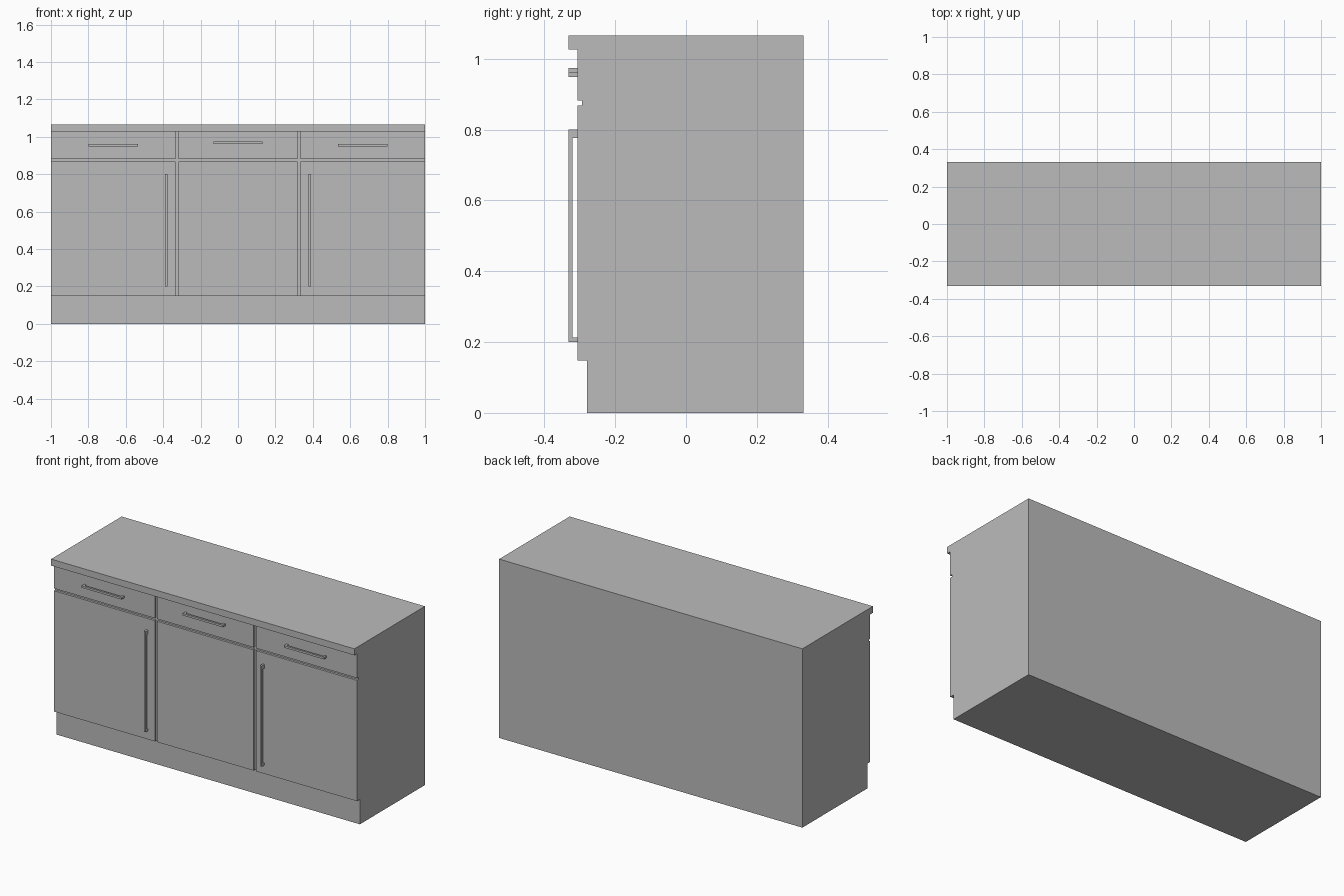
import bpy

cube = bpy.data.objects.get("Cube")
if cube:
    bpy.data.objects.remove(cube, do_unlink=True)

# One plain grey for the whole cabinet
GREY = (0.5, 0.5, 0.5, 1)
grey = bpy.data.materials.new("plain grey")
grey.use_nodes = True
grey.diffuse_color = GREY
grey.node_tree.nodes["Principled BSDF"].inputs["Base Color"].default_value = GREY


def box(name, xs, ys, zs):
    """Axis-aligned box spanning the given ranges."""
    ranges = (xs, ys, zs)
    bpy.ops.mesh.primitive_cube_add(size=1, location=[sum(r) / 2 for r in ranges])
    ob = bpy.context.object
    ob.name = name
    ob.scale = [r[1] - r[0] for r in ranges]
    bpy.ops.object.transform_apply(location=False, rotation=False, scale=True)
    ob.data.materials.append(grey)
    return ob


BACK, FRONT = 0.332, -0.332       # outer depth
FACE, RECESS = -0.307, -0.294     # door faces and the gaps behind them
KICK, KICK_TOP = -0.28, 0.148
TOP_UNDER, TOP = 1.027, 1.066
DOOR_TOP, DRAWER_BOTTOM = 0.868, 0.882
GAP_IN, GAP_OUT = 0.318, 0.334
BAR = 0.012                       # handle thickness

# Carcass
box("plinth", (-1, 1), (KICK, BACK), (0, KICK_TOP))
box("carcass", (-1, 1), (RECESS, BACK), (KICK_TOP, TOP_UNDER))
box("worktop", (-1, 1), (FRONT, BACK), (TOP_UNDER, TOP))

# Doors and drawer fronts, one of each per bay
bays = {"right": (-1, -GAP_OUT), "middle": (-GAP_IN, GAP_IN), "left": (GAP_OUT, 1)}
for side, xs in bays.items():
    box(side + "_door", xs, (FACE, RECESS), (KICK_TOP, DOOR_TOP))
    box(side + "_drawer_front", xs, (FACE, RECESS), (DRAWER_BOTTOM, TOP_UNDER))

# Drawer handles: a horizontal bar on two posts
for side, x, z in (("right", -0.667, 0.955), ("middle", 0, 0.968), ("left", 0.667, 0.955)):
    zs = (z - BAR / 2, z + BAR / 2)
    x0, x1 = x - 0.132, x + 0.132
    box(side + "_drawer_handle", (x0, x1), (FRONT, FRONT + BAR), zs)
    for end, xs in (("outer", (x0, x0 + BAR)), ("inner", (x1 - BAR, x1))):
        box(f"{side}_drawer_handle_{end}_post", xs, (FRONT + BAR, FACE), zs)

# Door handles: a vertical bar on two posts
for side, x in (("right", -0.383), ("left", 0.383)):
    xs = (x - BAR / 2, x + BAR / 2)
    box(side + "_door_handle", xs, (FRONT, FRONT + BAR), (0.2, 0.8))
    for end, zs in (("lower", (0.2, 0.213)), ("upper", (0.777, 0.8))):
        box(f"{side}_door_handle_{end}_post", xs, (FRONT + BAR, FACE), zs)
